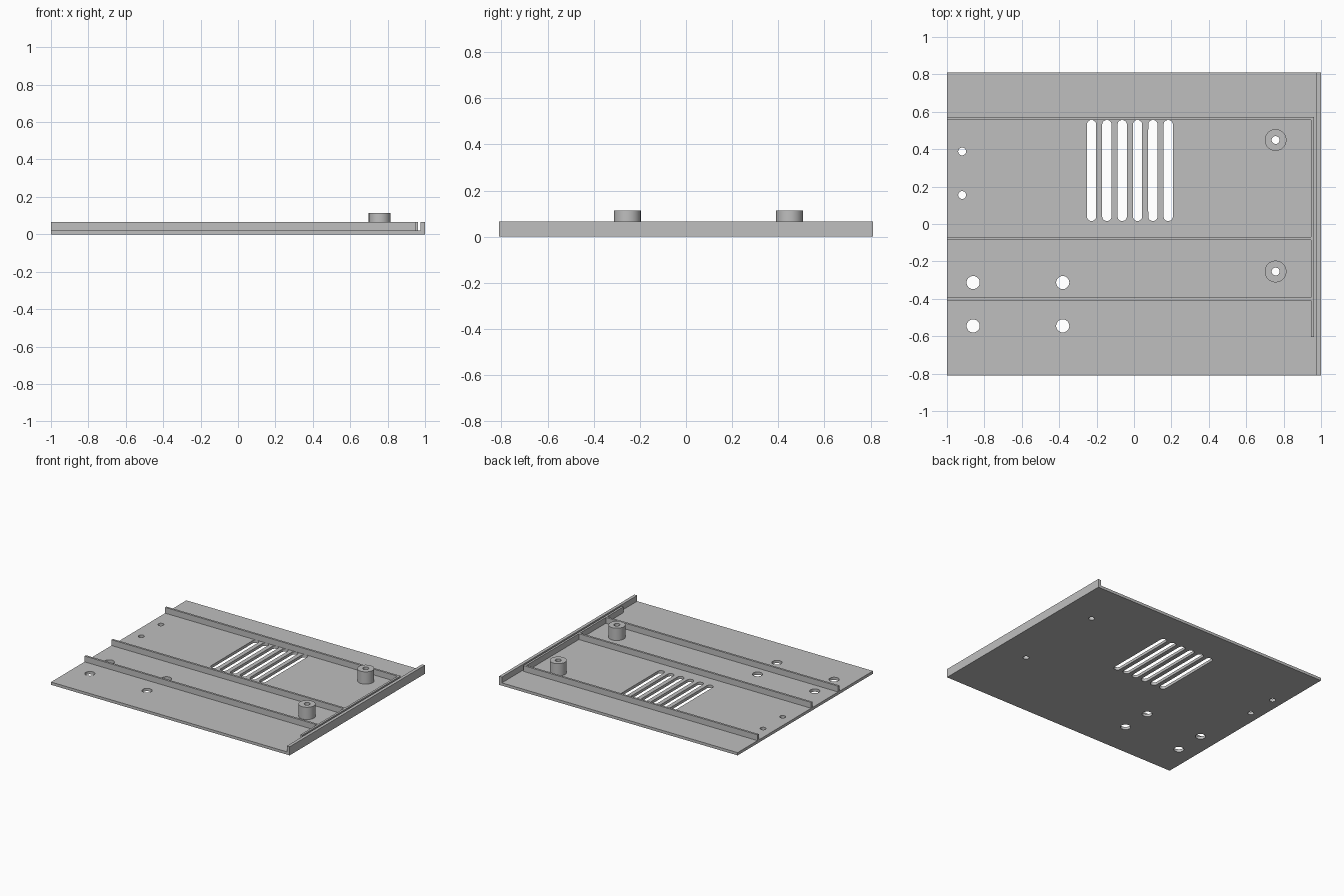
import bpy, bmesh
from mathutils import Matrix, Vector

cube = bpy.data.objects.get("Cube")
if cube:
    bpy.data.objects.remove(cube, do_unlink=True)

FLOOR, RIM, BOSS_TOP = 0.021, 0.065, 0.114
HALF_Y = 0.81

grey = bpy.data.materials.new("plain_grey")
grey.use_nodes = True
colour = (0.52, 0.52, 0.52, 1)
grey.diffuse_color = colour
grey.node_tree.nodes["Principled BSDF"].inputs["Base Color"].default_value = colour


def finish(name, bm):
    mesh = bpy.data.meshes.new(name)
    bm.to_mesh(mesh)
    bm.free()
    mesh.materials.append(grey)
    obj = bpy.data.objects.new(name, mesh)
    bpy.context.collection.objects.link(obj)
    return obj


def box(name, x0, x1, y0, y1, z0, z1):
    bm = bmesh.new()
    size = Vector((x1 - x0, y1 - y0, z1 - z0))
    centre = Vector((x0 + x1, y0 + y1, z0 + z1)) / 2
    bmesh.ops.create_cube(bm, size=1, matrix=Matrix.LocRotScale(centre, None, size))
    return finish(name, bm)


def cylinder(name, x, y, radius, z0, z1, stretch=0):
    """Round column; stretch pulls its two halves apart along y into a slot shape."""
    bm = bmesh.new()
    bmesh.ops.create_cone(bm, cap_ends=True, segments=48, radius1=radius, radius2=radius, depth=z1 - z0)
    for v in bm.verts:
        if stretch and abs(v.co.y) > 1e-5:
            v.co.y += stretch if v.co.y > 0 else -stretch
        v.co += Vector((x, y, (z0 + z1) / 2))
    return finish(name, bm)


def cut(target, cutters):
    for cutter in cutters:
        cutter.hide_render = True
        mod = target.modifiers.new("cut", "BOOLEAN")
        mod.operation = "DIFFERENCE"
        mod.solver = "EXACT"
        mod.object = cutter
    graph = bpy.context.evaluated_depsgraph_get()
    mesh = bpy.data.meshes.new_from_object(target.evaluated_get(graph))
    target.modifiers.clear()
    target.data = mesh
    for cutter in cutters:
        bpy.data.objects.remove(cutter, do_unlink=True)


def smooth(obj):
    bpy.ops.object.select_all(action="DESELECT")
    obj.select_set(True)
    bpy.context.view_layer.objects.active = obj
    bpy.ops.object.shade_smooth_by_angle()


# Base plate with vent slots, mounting holes and boss bores
plate = box("base_plate", -1, 1, -HALF_Y, HALF_Y, 0, FLOOR)
bosses = [(0.757, 0.449), (0.757, -0.254)]
small_holes = [(-0.919, 0.388), (-0.919, 0.155)] + bosses
large_holes = [(x, y) for x in (-0.86, -0.381) for y in (-0.313, -0.545)]
cutters = [cylinder("hole_cutter", x, y, 0.021, -0.1, 0.1) for x, y in small_holes]
cutters += [cylinder("hole_cutter", x, y, 0.035, -0.1, 0.1) for x, y in large_holes]
cutters += [cylinder("slot_cutter", -0.227 + 0.082 * i, 0.286, 0.025, -0.1, 0.1, 0.245) for i in range(6)]
cut(plate, cutters)
smooth(plate)

# Raised lip along the left edge
box("edge_lip", 0.976, 1, -HALF_Y, HALF_Y, FLOOR, RIM)

# Cross rib and the three long ribs that meet it
box("cross_rib", 0.947, 0.963, -0.605, 0.572, FLOOR, RIM)
for name, y in (("back_rib", 0.564), ("middle_rib", -0.078), ("front_rib", -0.401)):
    box(name, -1, 0.947, y - 0.008, y + 0.008, FLOOR, RIM)

# Hollow screw bosses
for name, (x, y) in zip(("back_boss", "front_boss"), bosses):
    boss = cylinder(name, x, y, 0.058, FLOOR, BOSS_TOP)
    cut(boss, [cylinder("bore_cutter", x, y, 0.021, -0.1, 0.3)])
    smooth(boss)
